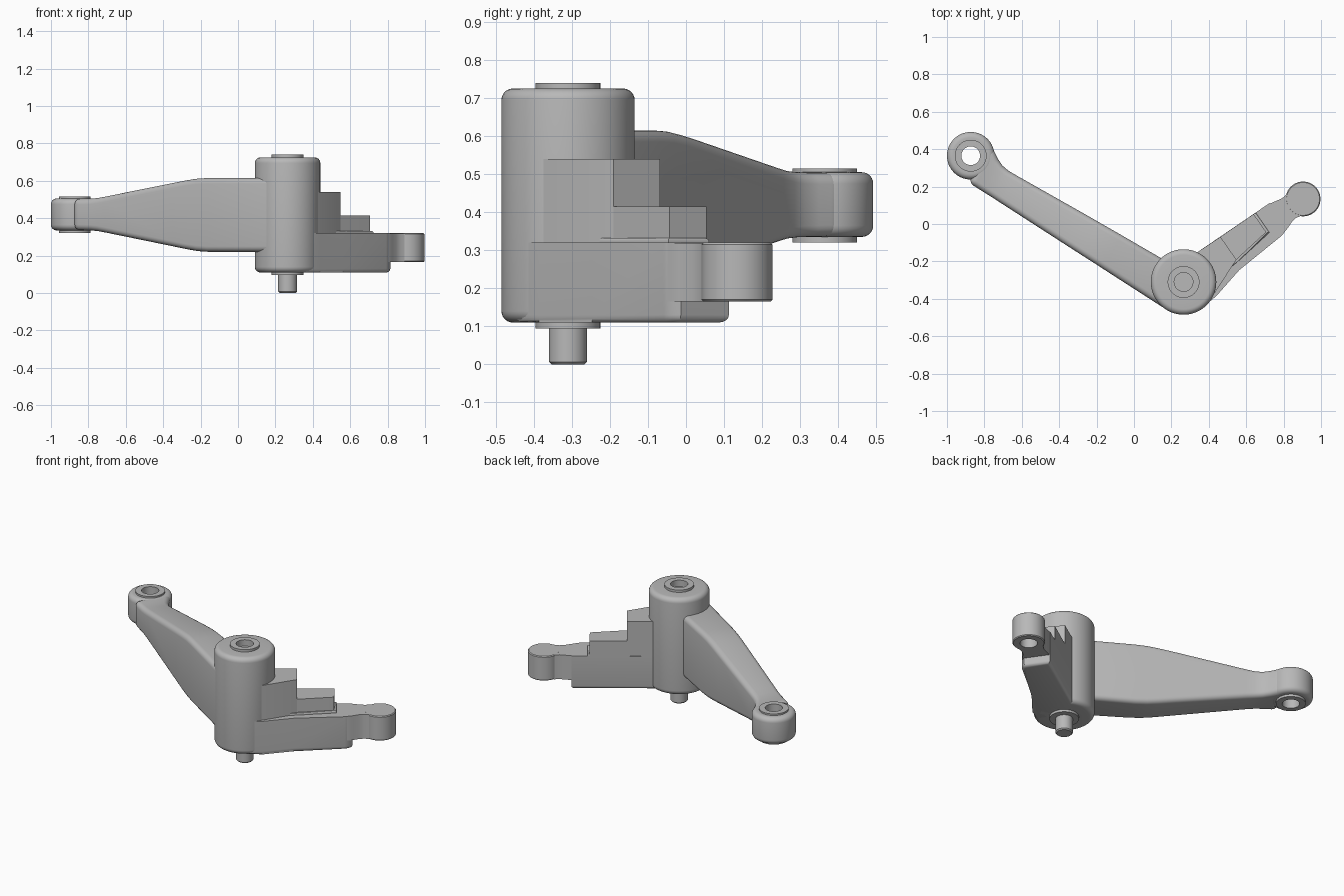
import bpy, bmesh, math
from mathutils import Vector

if "Cube" in bpy.data.objects:
    bpy.data.objects.remove(bpy.data.objects["Cube"])

grey = bpy.data.materials.new("cast grey")
grey.diffuse_color = (0.48, 0.48, 0.48, 1)
grey.use_nodes = True
grey.node_tree.nodes["Principled BSDF"].inputs["Base Color"].default_value = grey.diffuse_color

HUB = Vector((0.265, -0.31, 0))
LEFT = Vector((-0.873, 0.365, 0))
RIGHT = Vector((0.904, 0.134, 0))


def finish(bm, name, loc, angle=0.0):
    bmesh.ops.recalc_face_normals(bm, faces=bm.faces)
    me = bpy.data.meshes.new(name)
    bm.to_mesh(me)
    bm.free()
    me.materials.append(grey)
    ob = bpy.data.objects.new(name, me)
    bpy.context.collection.objects.link(ob)
    ob.location = loc
    ob.rotation_euler.z = angle
    bpy.ops.object.select_all(action='DESELECT')
    ob.select_set(True)
    bpy.context.view_layer.objects.active = ob
    bpy.ops.object.shade_smooth_by_angle(angle=math.radians(32))
    return ob


def arc(r, z, rad, a0, a1, n=6):
    """Rounded corner of a turned profile."""
    return [(r + rad * math.cos(math.radians(a0 + (a1 - a0) * i / n)),
             z + rad * math.sin(math.radians(a0 + (a1 - a0) * i / n))) for i in range(n + 1)]


def lathe(name, loc, profile, closed=False, steps=64):
    bm = bmesh.new()
    pts = profile + profile[:1] if closed else profile
    vs = [bm.verts.new((r, 0, z)) for r, z in pts]
    es = [bm.edges.new((a, b)) for a, b in zip(vs, vs[1:])]
    bmesh.ops.spin(bm, geom=vs + es, axis=(0, 0, 1), cent=(0, 0, 0),
                   angle=2 * math.pi, steps=steps)
    bmesh.ops.remove_doubles(bm, verts=bm.verts, dist=1e-5)
    return finish(bm, name, loc)


def prism(name, outline, z0, z1, loc, angle, round_bottom=0.0, round_top=0.0):
    bm = bmesh.new()
    lo = [bm.verts.new((x, y, z0)) for x, y in outline]
    hi = [bm.verts.new((x, y, z1)) for x, y in outline]
    n = len(outline)
    bm.faces.new(lo[::-1])
    bm.faces.new(hi)
    for i in range(n):
        j = (i + 1) % n
        bm.faces.new((lo[i], lo[j], hi[j], hi[i]))
    for rad, z in ((round_bottom, z0), (round_top, z1)):
        if rad:
            rim = [e for e in bm.edges if all(abs(v.co.z - z) < 1e-6 for v in e.verts)]
            bmesh.ops.bevel(bm, geom=rim, offset=rad, segments=4, profile=0.5, affect='EDGES')
    return finish(bm, name, loc, angle)


# central hub with collars, lower pin and recessed top
lathe("hub", HUB,
      [(0, 0), (0.043, 0), (0.05, 0.007), (0.05, 0.095), (0.085, 0.095), (0.085, 0.11)]
      + arc(0.145, 0.14, 0.03, -90, 0) + arc(0.145, 0.695, 0.03, 0, 90)
      + [(0.085, 0.725), (0.085, 0.74), (0.05, 0.74), (0.05, 0.70), (0, 0.70)])

# bored eye at the end of the long arm
lathe("long_arm_eye", LEFT,
      [(0.05, 0.32), (0.085, 0.32), (0.085, 0.335)]
      + arc(0.097, 0.365, 0.03, -90, 0) + arc(0.097, 0.475, 0.03, 0, 90)
      + [(0.085, 0.505), (0.085, 0.515), (0.05, 0.515)], closed=True)

# long tapering arm: distance, inner side, outer side, bottom, top
sections = [
    (0.00, -0.050, 0.174, 0.220, 0.615), (0.41, -0.046, 0.159, 0.220, 0.615),
    (0.48, -0.045, 0.156, 0.224, 0.612), (0.55, -0.044, 0.154, 0.234, 0.603),
    (0.63, -0.043, 0.151, 0.248, 0.590), (1.06, -0.034, 0.135, 0.322, 0.517),
    (1.11, -0.034, 0.133, 0.330, 0.509), (1.15, -0.041, 0.132, 0.334, 0.505),
    (1.19, -0.060, 0.131, 0.335, 0.504), (1.22, -0.080, 0.130, 0.336, 0.504),
    (1.26, -0.100, 0.129, 0.336, 0.504)]
bm = bmesh.new()
rings = [[bm.verts.new(c) for c in ((u, a, b), (u, o, b), (u, o, t), (u, a, t))]
         for u, a, o, b, t in sections]
bm.faces.new(rings[0])
bm.faces.new(rings[-1][::-1])
for p, q in zip(rings, rings[1:]):
    for i in range(4):
        j = (i + 1) % 4
        bm.faces.new((p[i], q[i], q[j], p[j]))
bmesh.ops.recalc_face_normals(bm, faces=bm.faces)
sharp = [e for e in bm.edges if e.calc_face_angle(0) > math.radians(60)]
bmesh.ops.bevel(bm, geom=sharp, offset=0.03, segments=5, profile=0.5, affect='EDGES')
d = LEFT - HUB
finish(bm, "long_arm", HUB, math.atan2(d.y, d.x))

# short stepped arm
d = RIGHT - HUB
turn = math.atan2(d.y, d.x)
prism("short_arm_base",
      [(0, -0.17), (0.1, -0.162), (0.28, -0.118), (0.575, -0.096), (0.605, -0.086),
       (0.62, -0.07), (0.62, 0.084), (0, 0.09)],
      0.11, 0.32, HUB, turn, round_bottom=0.02)
prism("tall_step", [(0, -0.165), (0.1, -0.145), (0.30, -0.063), (0.30, 0.086), (0, 0.09)],
      0.30, 0.54, HUB, turn)
prism("middle_step", [(0.2, -0.07), (0.30, -0.063), (0.515, -0.033), (0.515, 0.0845), (0.2, 0.087)],
      0.30, 0.415, HUB, turn)
# small flare where the middle step meets the base
prism("step_foot", [(0.2, -0.085), (0.30, -0.076), (0.528, -0.045), (0.528, 0.084), (0.2, 0.086)],
      0.31, 0.332, HUB, turn, round_top=0.008)
prism("short_arm_neck",
      [(0.56, -0.095), (0.59, -0.091), (0.625, -0.08), (0.66, -0.066), (0.69, -0.062),
       (0.72, -0.069), (0.72, 0.071), (0.69, 0.067), (0.66, 0.072), (0.61, 0.083), (0.56, 0.084)],
      0.165, 0.3195, HUB, turn)
# small eye, bored from below
lathe("short_arm_eye", RIGHT,
      [(0, 0.27), (0.05, 0.27), (0.05, 0.165), (0.088, 0.165), (0.093, 0.17),
       (0.093, 0.315), (0.088, 0.32), (0, 0.32)])
